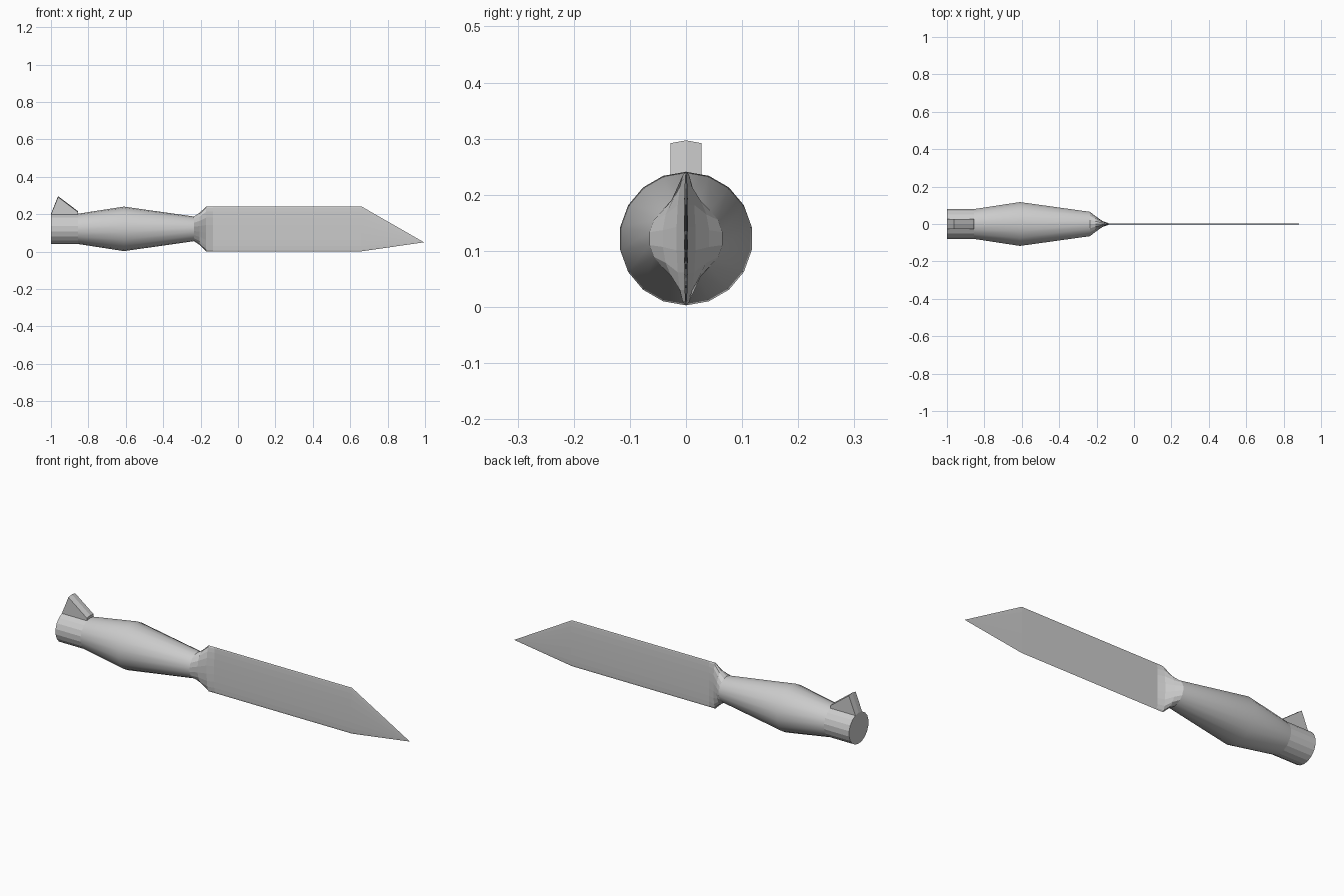
import bpy, bmesh, math

if "Cube" in bpy.data.objects:
    bpy.data.objects.remove(bpy.data.objects["Cube"])

SIDES = 18
AXIS_Z = 0.122


def make_object(name, bm):
    bmesh.ops.recalc_face_normals(bm, faces=bm.faces[:])
    mesh = bpy.data.meshes.new(name)
    bm.to_mesh(mesh)
    bm.free()
    obj = bpy.data.objects.new(name, mesh)
    bpy.context.collection.objects.link(obj)
    return obj


def loft(name, stations, flat_bands=(), pointed_end=None):
    """Skin elliptical rings given as (x, half width, half height)."""
    bm = bmesh.new()
    rings = []
    for x, ry, rz in stations:
        angles = [2 * math.pi * i / SIDES for i in range(SIDES)]
        rings.append([bm.verts.new((x, ry * math.sin(a), AXIS_Z + rz * math.cos(a)))
                      for a in angles])
    for band, (r0, r1) in enumerate(zip(rings, rings[1:])):
        for i in range(SIDES):
            j = (i + 1) % SIDES
            face = bm.faces.new((r0[i], r0[j], r1[j], r1[i]))
            face.smooth = band not in flat_bands
    bm.faces.new(rings[0])
    if pointed_end:
        tip = bm.verts.new(pointed_end)
        for i in range(SIDES):
            bm.faces.new((rings[-1][i], rings[-1][(i + 1) % SIDES], tip))
    else:
        bm.faces.new(rings[-1])
    return make_object(name, bm)


# Handle: straight butt, swollen grip, narrow neck
loft("handle", [(-1.0, 0.081, 0.081), (-0.855, 0.081, 0.081),
                (-0.61, 0.119, 0.119), (-0.235, 0.066, 0.066)], flat_bands=(0,))

# Collar: pinches the round neck into the thin blade
loft("collar", [(-0.235, 0.066, 0.066), (-0.205, 0.042, 0.086),
                (-0.17, 0.017, 0.12), (-0.135, 0.004, 0.12)], flat_bands=(0, 1, 2))

# Blade: flat lens section with a dropped point
loft("blade", [(-0.135, 0.004, 0.12), (0.66, 0.004, 0.12)],
     flat_bands=(0,), pointed_end=(0.995, 0, 0.05))

# Thumb spur: ridged wedge rising from the top of the butt
bm = bmesh.new()
outline = [(-1.0, 0.19), (-1.0, 0.203), (-0.962, 0.297), (-0.855, 0.216), (-0.855, 0.19)]
columns = [[bm.verts.new((x, y, z - drop)) for x, z in outline]
           for y, drop in ((-0.028, 0.005), (0, 0), (0.028, 0.005))]
for a, b in zip(columns, columns[1:]):
    for i in range(len(outline)):
        j = (i + 1) % len(outline)
        bm.faces.new((a[i], a[j], b[j], b[i]))
bm.faces.new(columns[0])
bm.faces.new(columns[-1])
make_object("spur", bm)
